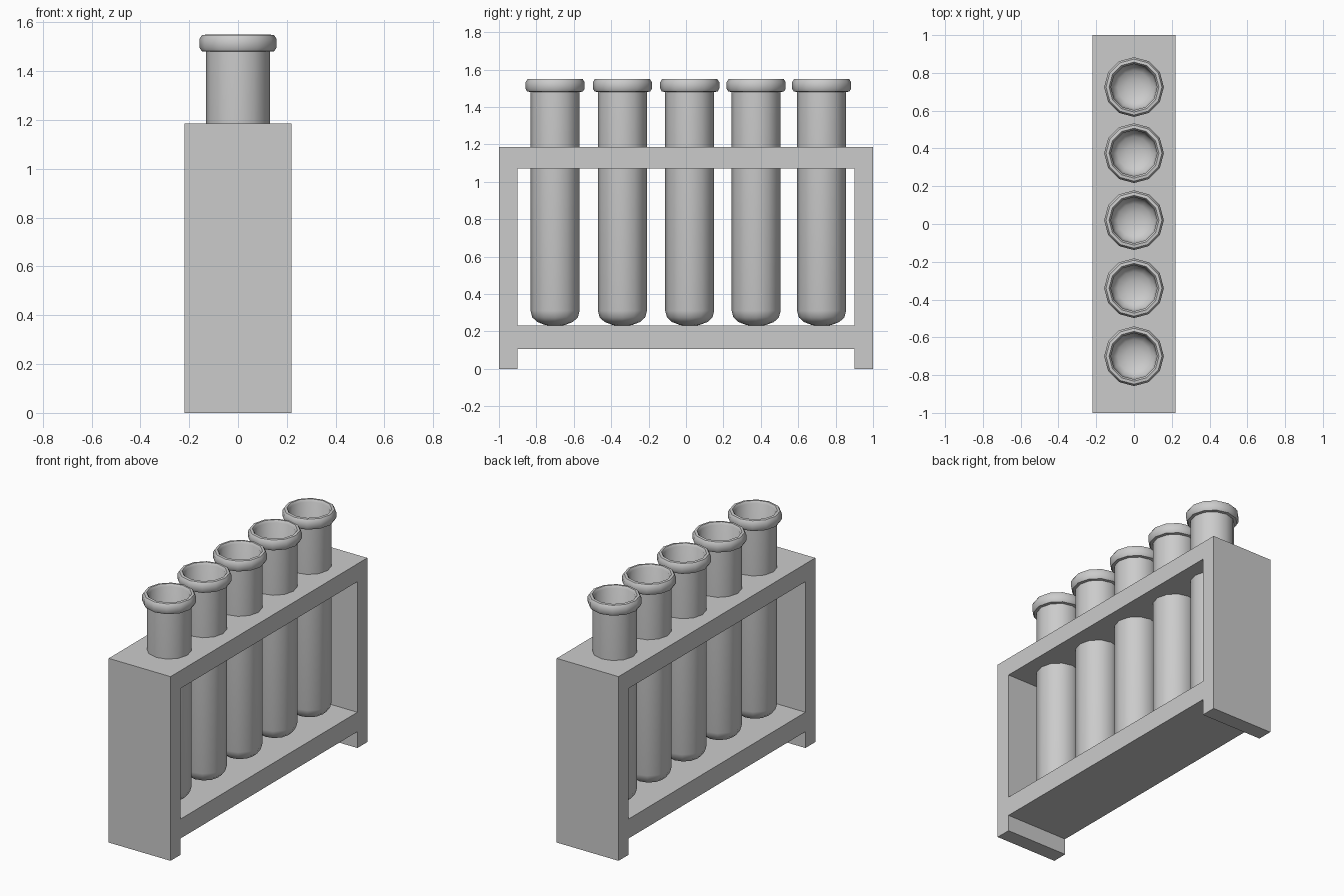
import bpy, bmesh, math

if "Cube" in bpy.data.objects:
    bpy.data.objects.remove(bpy.data.objects["Cube"])

SIDES = 12
TUBE_Y = [-0.70, -0.34, 0.02, 0.375, 0.725]


def make_object(name, bm):
    bmesh.ops.recalc_face_normals(bm, faces=bm.faces)
    mesh = bpy.data.meshes.new(name)
    bm.to_mesh(mesh)
    bm.free()
    ob = bpy.data.objects.new(name, mesh)
    bpy.context.collection.objects.link(ob)
    return ob


def activate(ob):
    bpy.ops.object.select_all(action='DESELECT')
    ob.select_set(True)
    bpy.context.view_layer.objects.active = ob


def lathe(name, profile, y):
    """Spin a (radius, z) profile around the vertical axis."""
    bm = bmesh.new()
    verts = [bm.verts.new((r, 0, z)) for r, z in profile]
    edges = [bm.edges.new(p) for p in zip(verts, verts[1:])]
    bmesh.ops.spin(bm, geom=verts + edges, axis=(0, 0, 1), cent=(0, 0, 0),
                   steps=SIDES, angle=math.tau)
    bmesh.ops.remove_doubles(bm, verts=bm.verts, dist=1e-4)
    ob = make_object(name, bm)
    ob.location.y = y
    return ob


# Rack: side panels and two shelves as one solid, drawn as y/z cells and extruded
ys = [-1, -0.9, 0.9, 1]
zs = [0, 0.105, 0.23, 1.07, 1.185]
bm = bmesh.new()
grid = [[bm.verts.new((-0.22, y, z)) for z in zs] for y in ys]
for i in range(3):
    for j in range(4):
        if i != 1 or j in (1, 3):
            bm.faces.new((grid[i][j], grid[i + 1][j],
                          grid[i + 1][j + 1], grid[i][j + 1]))
ext = bmesh.ops.extrude_face_region(bm, geom=bm.faces[:], use_keep_orig=True)
moved = [g for g in ext["geom"] if isinstance(g, bmesh.types.BMVert)]
bmesh.ops.translate(bm, verts=moved, vec=(0.44, 0, 0))
rack = make_object("rack", bm)

# Round holes through the top shelf
for y in TUBE_Y:
    cutter = lathe("hole_cutter", [(0, 0.9), (0.129, 0.9), (0.129, 1.3), (0, 1.3)], y)
    cutter.hide_render = True
    mod = rack.modifiers.new("hole", 'BOOLEAN')
    mod.operation = 'DIFFERENCE'
    mod.solver = 'EXACT'
    mod.object = cutter
    activate(rack)
    bpy.ops.object.modifier_apply(modifier=mod.name)
    bpy.data.objects.remove(cutter)

# Test tubes: rounded base, straight wall, rolled lip, hollow inside
profile = [
    (0, 0.23), (0.05, 0.233), (0.095, 0.25), (0.122, 0.275), (0.131, 0.31),
    (0.131, 1.48), (0.149, 1.482), (0.158, 1.498), (0.158, 1.532),
    (0.148, 1.548), (0.132, 1.55), (0.122, 1.535),
    (0.121, 0.312), (0.112, 0.28), (0.088, 0.259), (0.046, 0.243), (0, 0.24),
]
for n, y in enumerate(TUBE_Y, 1):
    tube = lathe(f"test_tube_{n}", profile, y)
    activate(tube)
    bpy.ops.object.shade_smooth_by_angle(angle=math.radians(50))
